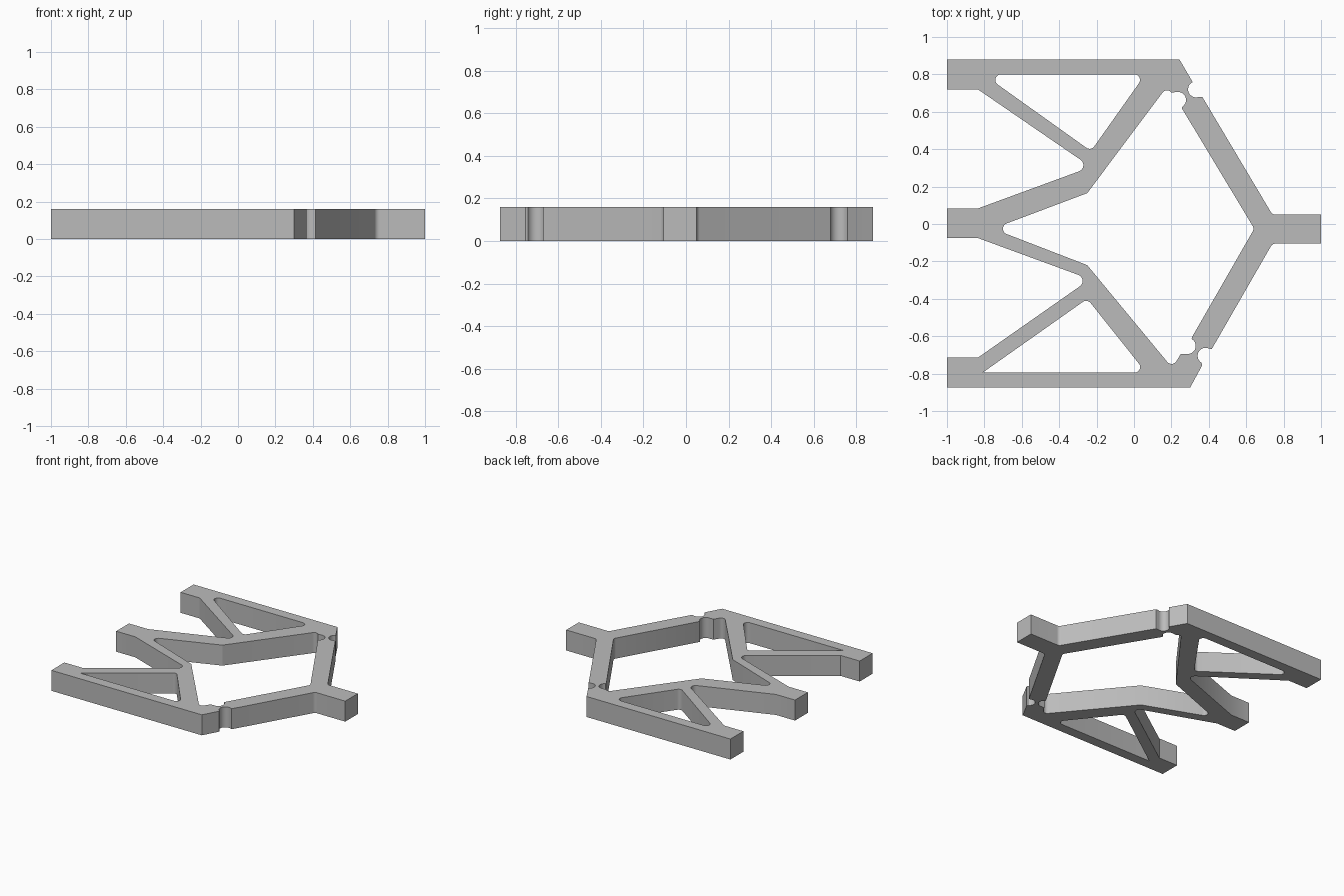
import bpy
from math import sin, cos, tan, radians
from mathutils import Vector

if "Cube" in bpy.data.objects:
    bpy.data.objects.remove(bpy.data.objects["Cube"], do_unlink=True)

HEIGHT = 0.16

grey = bpy.data.materials.new("plain grey")
grey.use_nodes = True
colour = (0.5, 0.5, 0.5, 1)
grey.diffuse_color = colour
grey.node_tree.nodes["Principled BSDF"].inputs["Base Color"].default_value = colour


def arc(x, y, start, end, r=0.043, steps=12):
    """Round notch: points along a circle, angles in degrees."""
    angles = [radians(start + (end - start) * i / steps) for i in range(steps + 1)]
    return [(x + r * cos(a), y + r * sin(a)) for a in angles]


def outline(corners, steps=8):
    """Replace each corner given as (x, y, radius) by a fillet."""
    points = []
    for i, corner in enumerate(corners):
        p = Vector(corner[:2])
        if len(corner) == 2:
            points.append(p)
            continue
        u = (Vector(corners[i - 1][:2]) - p).normalized()
        v = (Vector(corners[(i + 1) % len(corners)][:2]) - p).normalized()
        half = u.angle(v) / 2
        r = corner[2]
        centre = p + (u + v).normalized() * r / sin(half)
        a = p + u * r / tan(half) - centre
        b = p + v * r / tan(half) - centre
        sweep = a.angle(b)
        for k in range(steps + 1):
            t = k / steps
            points.append(centre + (a * sin((1 - t) * sweep) + b * sin(t * sweep)) / sin(sweep))
    return points


# Outer edge: front rail, notched right arm, tab, back arm, back rail, three legs
outer = [
    (-1, -0.875), (0.3, -0.875), (0.365, -0.755),
    *arc(0.383, -0.705, 240, 75),
    (0.415, -0.67), (0.74, -0.105, 0.03), (1, -0.105),
    (1, 0.05), (0.74, 0.05, 0.03), (0.365, 0.68),
    *arc(0.332, 0.72, -70, -245),
    (0.31, 0.765), (0.243, 0.88), (-1, 0.88),
    (-1, 0.72), (-0.835, 0.72), (-0.23, 0.305, 0.035), (-0.835, 0.083),
    (-1, 0.083), (-1, -0.075), (-0.835, -0.075), (-0.235, -0.295, 0.035),
    (-0.835, -0.715), (-1, -0.715),
]

# Central opening with the two inner hinge notches
opening = [
    (-0.755, -0.025, 0.03), (-0.25, -0.22), (0.205, -0.77, 0.03), (0.25, -0.695),
    *arc(0.287, -0.652, -90, 60),
    (0.31, -0.605), (0.643, -0.025, 0.03), (0.255, 0.62),
    *arc(0.235, 0.663, -60, 95),
    (0.2, 0.703), (0.173, 0.73, 0.03), (-0.25, 0.165),
]

# Triangular openings in the two side trusses
back_window = [(-0.805, 0.8, 0.03), (-0.23, 0.39, 0.03), (0.06, 0.8, 0.03)]
front_window = [(-0.81, -0.795), (0.065, -0.795, 0.03), (-0.25, -0.4, 0.03)]

# Flat filled profile, extruded to a plate
curve = bpy.data.curves.new("frame_profile", "CURVE")
curve.dimensions = "2D"
curve.fill_mode = "BOTH"
curve.extrude = HEIGHT / 2
for loop in (outer, opening, back_window, front_window):
    points = outline(loop)
    spline = curve.splines.new("POLY")
    spline.points.add(len(points) - 1)
    for target, p in zip(spline.points, points):
        target.co = (p.x, p.y, 0, 1)
    spline.use_cyclic_u = True

frame = bpy.data.objects.new("truss_frame", curve)
bpy.context.collection.objects.link(frame)
frame.location.z = HEIGHT / 2
curve.materials.append(grey)

# Turn the profile into a welded mesh with crisp edges
bpy.ops.object.select_all(action="DESELECT")
frame.select_set(True)
bpy.context.view_layer.objects.active = frame
bpy.ops.object.convert(target="MESH")
bpy.ops.object.mode_set(mode="EDIT")
bpy.ops.mesh.select_all(action="SELECT")
bpy.ops.mesh.remove_doubles(threshold=0.0005)
bpy.ops.mesh.normals_make_consistent(inside=False)
bpy.ops.object.mode_set(mode="OBJECT")
bpy.ops.object.shade_smooth_by_angle(angle=radians(30))
